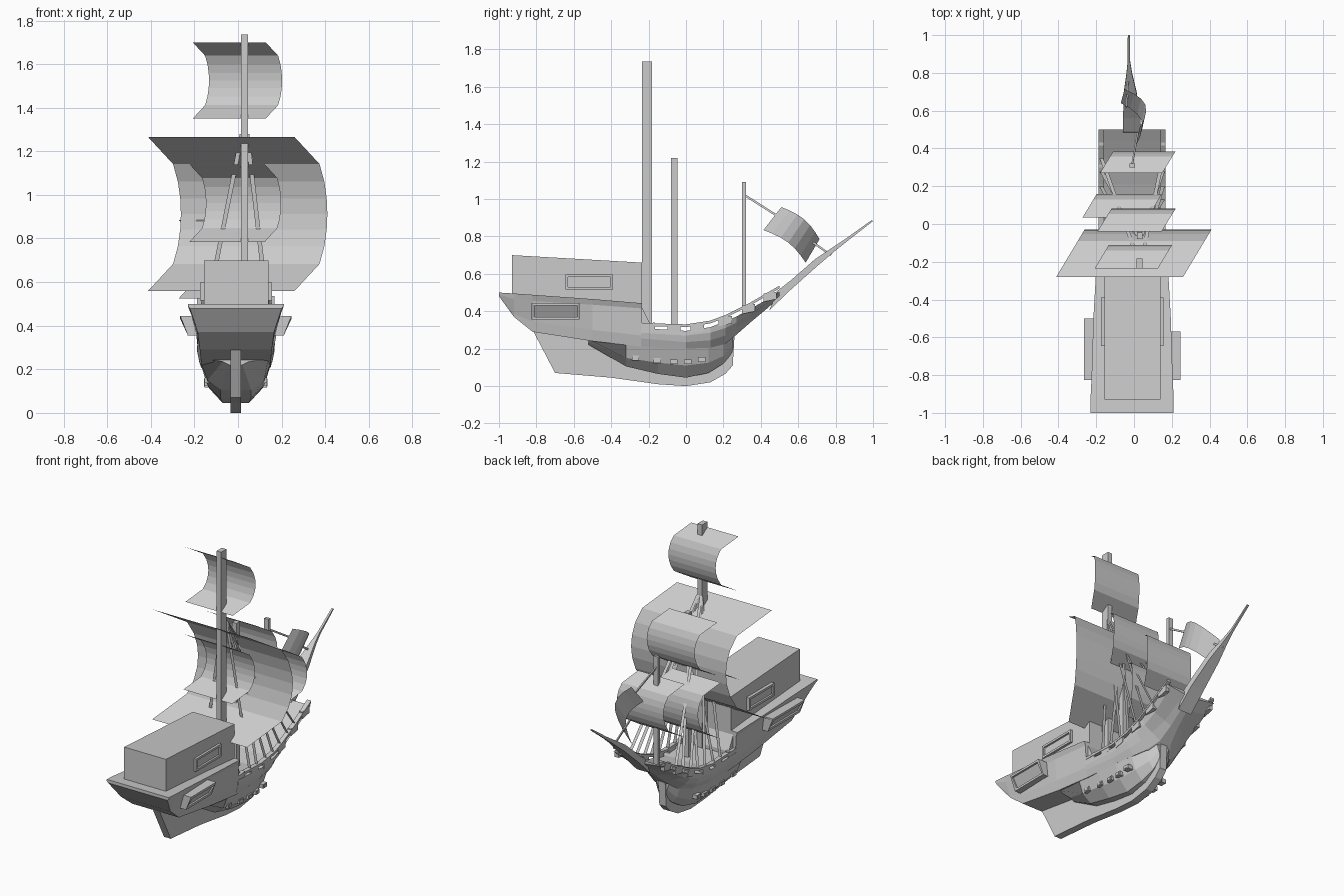
import bpy, bmesh, math
from mathutils import Vector

if "Cube" in bpy.data.objects:
    bpy.data.objects.remove(bpy.data.objects["Cube"])

CX = -0.01  # hull centre line
mat = bpy.data.materials.new("plain_grey")
mat.diffuse_color = (0.6, 0.6, 0.6, 1)
mat.use_nodes = True
mat.node_tree.nodes["Principled BSDF"].inputs["Base Color"].default_value = mat.diffuse_color


def make(name, verts, faces):
    me = bpy.data.meshes.new(name)
    me.from_pydata(verts, [], faces)
    bm = bmesh.new()
    bm.from_mesh(me)
    bmesh.ops.recalc_face_normals(bm, faces=bm.faces)
    bm.to_mesh(me)
    bm.free()
    me.materials.append(mat)
    ob = bpy.data.objects.new(name, me)
    bpy.context.collection.objects.link(ob)
    return ob


def loft(name, rings):
    """Closed rings of equal length joined into a capped solid."""
    n = len(rings[0])
    verts = [p for r in rings for p in r]
    faces = [list(range(n)), [len(verts) - n + i for i in range(n)]]
    for k in range(len(rings) - 1):
        for i in range(n):
            j = (i + 1) % n
            faces.append([k * n + i, k * n + j, (k + 1) * n + j, (k + 1) * n + i])
    return make(name, verts, faces)


def section(y, pts):
    """Mirrored hull section from half widths and heights, top to bottom."""
    return ([(CX + w, y, z) for w, z in pts] + [(CX - w, y, z) for w, z in reversed(pts)])


def rect(x0, x1, y0, y1, z):
    return [(x0, y0, z), (x1, y0, z), (x1, y1, z), (x0, y1, z)]


def box(name, x0, x1, y0, y1, z0, z1):
    return loft(name, [rect(x0, x1, y0, y1, z0), rect(x0, x1, y0, y1, z1)])


def plate(name, outline, x0, x1):
    """Side outline (y, z) given thickness in x."""
    return loft(name, [[(x, y, z) for y, z in outline] for x in (x0, x1)])


# stern castle hull, flared to the rail
loft("stern_hull", [
    section(-1.0, [(.22, .50), (.22, .49), (.215, .485), (.21, .48)]),
    section(-.92, [(.22, .495), (.21, .465), (.18, .385), (.175, .37)]),
    section(-.82, [(.215, .488), (.205, .455), (.175, .345), (.165, .29)]),
    section(-.5, [(.205, .465), (.19, .435), (.175, .30), (.16, .24)]),
    section(-.235, [(.19, .443), (.18, .415), (.175, .27), (.16, .21)])])
# waist and overhanging bow
loft("bow_hull", [
    section(-.24, [(.178, .31), (.178, .285), (.172, .255), (.16, .21)]),
    section(0, [(.175, .295), (.175, .27), (.168, .235), (.15, .20)]),
    section(.13, [(.175, .315), (.172, .285), (.155, .245), (.125, .205)]),
    section(.21, [(.175, .345), (.165, .31), (.135, .27), (.085, .225)]),
    section(.27, [(.175, .372), (.155, .34), (.10, .31), (.04, .275)]),
    section(.35, [(.175, .415), (.145, .39), (.07, .365), (.025, .345)]),
    section(.44, [(.175, .468), (.15, .45), (.06, .43), (.02, .42)]),
    section(.5, [(.175, .505), (.165, .50), (.05, .485), (.02, .475)])])
# rounded underwater body
loft("lower_hull", [
    section(-.52, [(.15, .25), (.06, .235), (.03, .22)]),
    section(-.32, [(.16, .23), (.13, .15), (.07, .105)]),
    section(-.15, [(.16, .22), (.13, .125), (.07, .065)]),
    section(0, [(.153, .21), (.12, .11), (.06, .045)]),
    section(.12, [(.13, .215), (.10, .125), (.05, .07)]),
    section(.2, [(.09, .235), (.065, .16), (.03, .12)]),
    section(.25, [(.05, .27), (.03, .22), (.02, .18)])])
# keel and sternpost
plate("keel", [(-.82, .30), (-.70, .07), (-.4, .045), (-.15, .01), (0, 0), (.13, .02),
               (.21, .065), (.25, .11), (.26, .28), (.1, .28)], CX - .024, CX + .024)

# cabin with sloping roof
plate("cabin", [(-.93, .47), (-.93, .70), (-.235, .66), (-.235, .30)], -.155, .14)
plate("deck_step", [(-.32, .33), (-.24, .43), (-.19, .33), (-.19, .29), (-.32, .29)], -.17, .15)


def frame(name, side, x0, x1, y0, y1, z0, z1, lean):
    """Window block with an inset pane on its outer face."""
    def ring(x, d, k=0):
        return [(CX + side * (x + k * lean), y, z) for y, z, k in
                ((y0 + d, z0 + d, 0), (y1 - d, z0 + d, 0),
                 (y1 - d, z1 - d, k), (y0 + d, z1 - d, k))]
    loft(name, [ring(x0, 0), ring(x1, 0, 1), ring(x1, .014, 1), ring(x1 - .012, .014, 1)])


for s, tag in ((1, "right"), (-1, "left")):
    frame("cabin_window_" + tag, s, .13, .165, -.645, -.39, .515, .597, 0)
    frame("gallery_" + tag, s, .16, .22, -.825, -.57 if s > 0 else -.5, .355, .445, .035)
    # cannons
    for y, z in ((-.27, .15), (-.155, .137), (-.065, .13), (.01, .13), (.085, .143)):
        a, b = sorted((CX + s * .10, CX + s * .143))
        box("cannon_" + tag, a, b, y - .02, y + .02, z - .013, z + .013)
        a, b = sorted((CX + s * .125, CX + s * .146))
        box("cannon_muzzle_" + tag, a, b, y - .012, y + .012, z - .008, z + .008)
    # cap rail on posts
    rail = [(-.24, .322), (0, .315), (.13, .335), (.21, .365), (.35, .435), (.5, .522)]
    loft("cap_rail_" + tag, [[(CX + s * w, y, z + h) for w, h in
                              ((.15, 0), (.178, 0), (.178, .015), (.15, .015))] for y, z in rail])
    for y, z in ((-.2, .30), (-.065, .29), (.06, .295), (.21, .335), (.335, .40), (.45, .465)):
        a, b = sorted((CX + s * .15, CX + s * .176))
        plate("rail_post_" + tag, [(y - .035, z - .015), (y + .035, z), (y + .035, z + .04),
                                   (y - .035, z + .03)], a, b)
    # flat rope ladders from the masts to the rail
    for (my, mz), feet in (((-.18, 1.28), (-.1, .06, .2, .35)), ((-.06, 1.10), (-.03, .13, .28))):
        for y in feet:
            z = .32 + max(0, y) ** 1.5 * .6
            x0, x1 = .03 + s * .012, CX + s * .163
            make("shroud_" + tag, [(x0 - .01, my, mz), (x0 + .01, my, mz),
                                   (x1 + .01, y, z), (x1 - .01, y, z)], [[0, 1, 2, 3]])

# masts
box("main_mast", .013, .045, -.235, -.182, .29, 1.735)
box("middle_mast", .015, .045, -.08, -.045, .28, 1.22)
box("front_mast", -.025, .005, .30, .32, .36, 1.09)


def sail(name, x, y, w, dx, dy, z0, z1):
    """Thin sheet swept along x from a bellied profile."""
    zc, h = (z0 + z1) / 2, (z1 - z0) / 2
    verts, faces = [], []
    us = (1, .65, .42, .2, 0, -.2, -.42, -.65, -1)
    for u in us:
        b = math.sqrt(1 - u * u)
        for k in (0, w):
            verts.append((x + k + dx * b, y + dy * b, zc + h * u))
    for i in range(len(us) - 1):
        faces.append([2 * i, 2 * i + 1, 2 * i + 3, 2 * i + 2])
    make(name, verts, faces)


sail("main_sail", -.412, -.28, .672, .15, .25, .56, 1.265)
sail("top_sail", -.208, -.235, .335, .075, .125, 1.35, 1.70)
sail("inner_sail", -.222, -.235, .345, .075, .125, .785, 1.14)
sail("middle_top_sail", -.194, -.04, .34, .075, .122, .88, 1.22)
sail("middle_low_sail", -.272, .035, .345, .075, .125, .525, .885)
sail("front_sail", -.18, .27, .33, .07, .115, .60, .94)

# jib on its stay
verts, faces = [], []
N = 6
for i in range(N + 1):
    t = i / N
    sag = .02 * math.sin(math.pi * t)
    for e, (a, b) in enumerate((((.51, .957), (.714, .786)), ((.414, .834), (.64, .66)))):
        verts.append((.03 - .08 * t + .07 * math.sin(math.pi * t) - .02 * e,
                      a[0] + (b[0] - a[0]) * t + sag, a[1] + (b[1] - a[1]) * t + sag))
for i in range(N):
    faces.append([2 * i, 2 * i + 1, 2 * i + 3, 2 * i + 2])
make("jib", verts, faces)


def stay(name, a, b, r=.004):
    loft(name, [[(p[0] + i * r, p[1] + j * r, p[2] + j * r) for i, j in
                 ((-1, -1), (1, -1), (1, 1), (-1, 1))] for p in (a, b)])


stay("upper_stay", (-.01, .315, 1.02), (.02, .48, .915))
stay("lower_stay", (-.04, .62, .81), (-.03, .775, .70))

# bowsprit, broad at the foot and thin at the tip
loft("bowsprit", [[(x - w, y, z), (x + w, y, z), (x + w, y + d, z + u), (x - w, y + d, z + u)]
                  for x, y, z, w, d, u in ((-.01, .445, .405, .048, .045, .105),
                                           (-.012, .56, .515, .046, .0, .05),
                                           (-.02, .70, .64, .034, -.008, .04),
                                           (-.025, .80, .725, .015, -.008, .022),
                                           (-.027, .86, .773, .007, -.006, .015),
                                           (-.027, 1.0, .882, .006, -.006, .006))])
